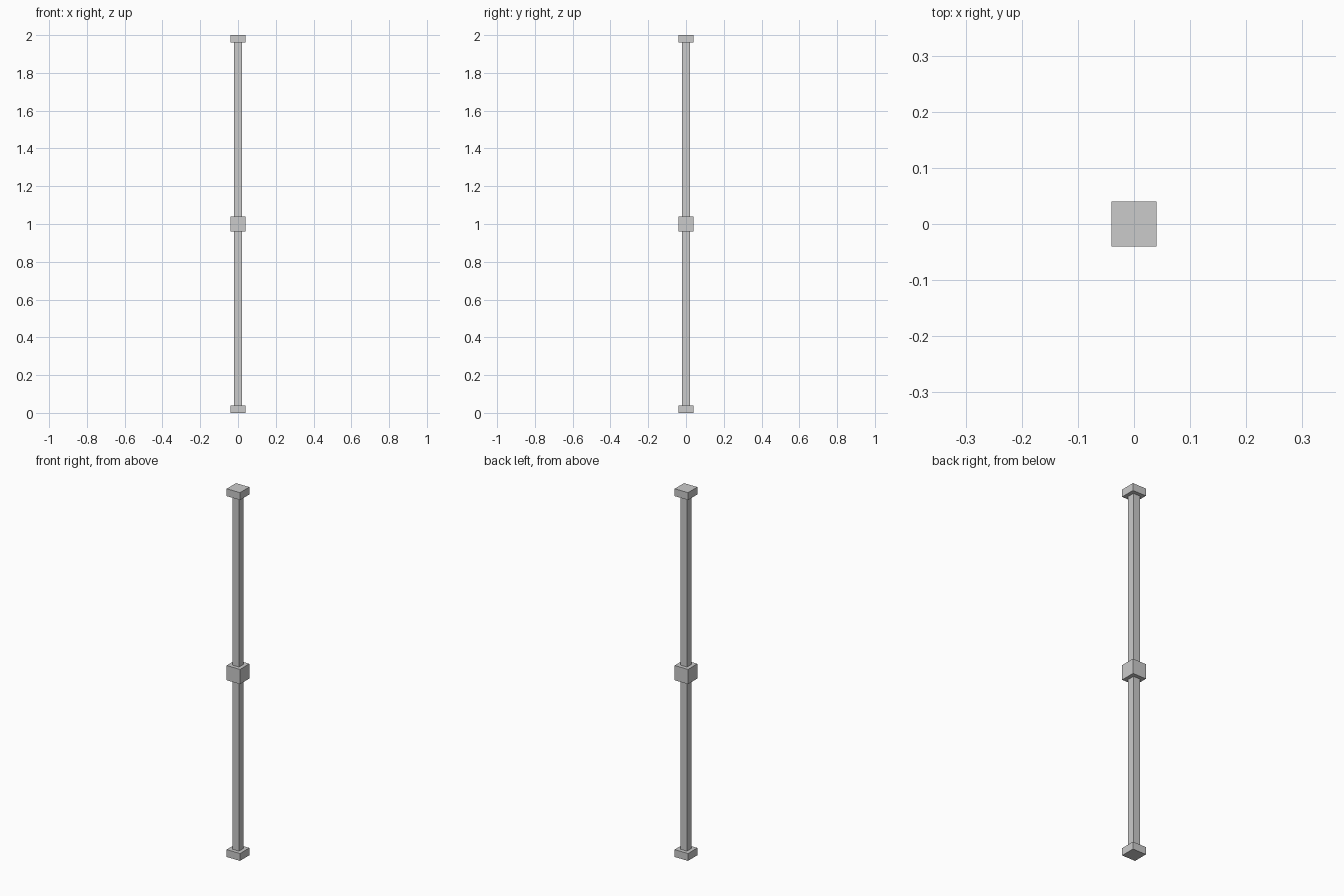
import bpy

if "Cube" in bpy.data.objects:
    bpy.data.objects.remove(bpy.data.objects["Cube"])


def box(name, width, z0, z1):
    """Square upright box centred on the z axis."""
    bpy.ops.mesh.primitive_cube_add(size=1, location=(0, 0, (z0 + z1) / 2))
    ob = bpy.context.object
    ob.name = name
    ob.scale = (width, width, z1 - z0)
    bpy.ops.object.transform_apply(location=False, rotation=False, scale=True)
    return ob


# End caps and centre collar
box("base_cap", 0.08, 0.0, 0.04)
box("middle_collar", 0.08, 0.96, 1.04)
box("top_cap", 0.08, 1.96, 2.0)

# Slim square shafts between them
box("lower_shaft", 0.04, 0.04, 0.96)
box("upper_shaft", 0.04, 1.04, 1.96)
